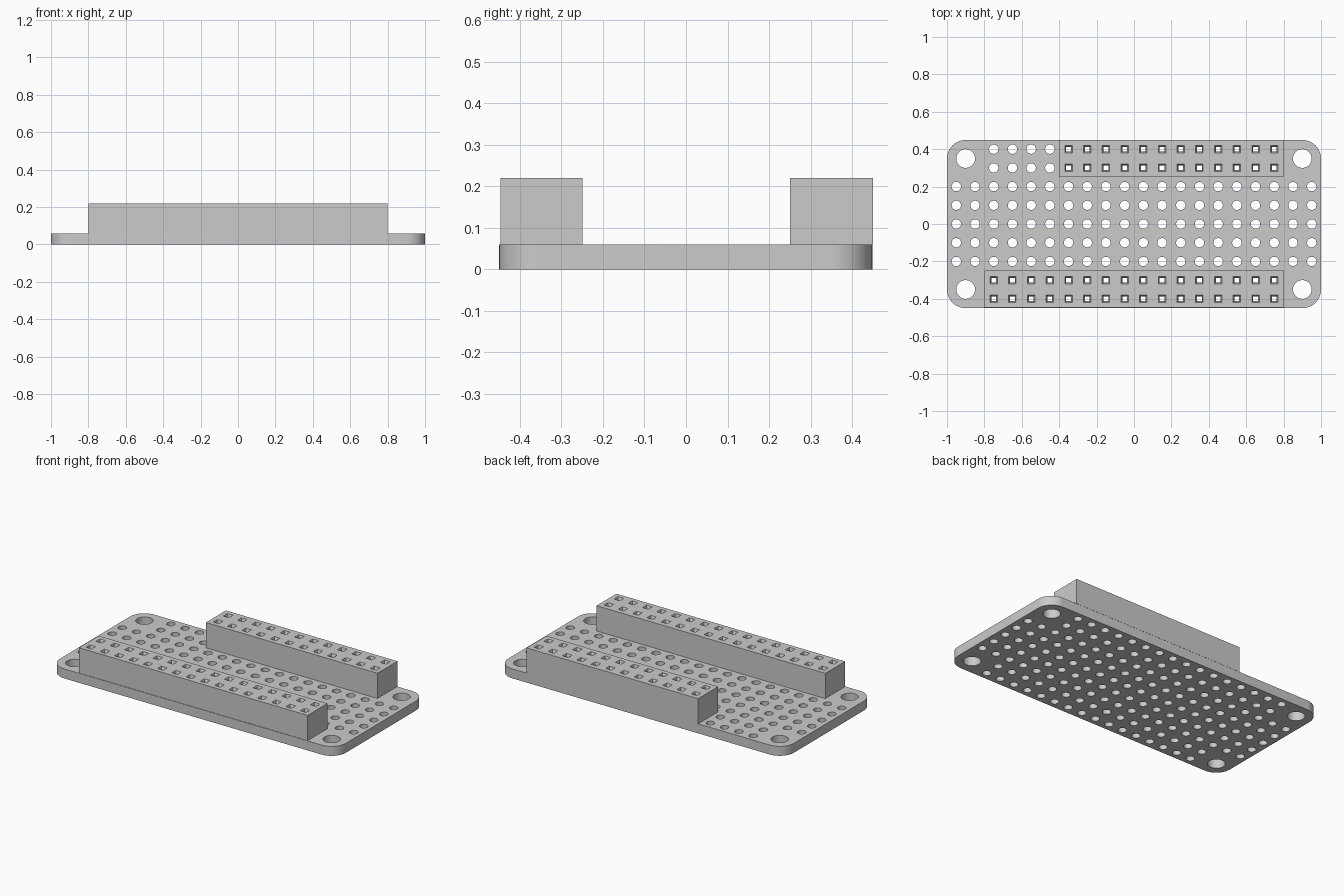
import bpy, bmesh, math
from mathutils import Matrix

cube = bpy.data.objects.get("Cube")
if cube:
    bpy.data.objects.remove(cube, do_unlink=True)

BOARD_TOP, HEADER_TOP, PITCH = 0.06, 0.22, 0.1

grey = bpy.data.materials.new("plain grey")
grey.use_nodes = True
colour = (0.6, 0.6, 0.6, 1)
grey.diffuse_color = colour
grey.node_tree.nodes["Principled BSDF"].inputs["Base Color"].default_value = colour


def make_object(name, bm):
    bmesh.ops.recalc_face_normals(bm, faces=bm.faces)
    mesh = bpy.data.meshes.new(name)
    bm.to_mesh(mesh)
    bm.free()
    mesh.materials.append(grey)
    obj = bpy.data.objects.new(name, mesh)
    bpy.context.collection.objects.link(obj)
    return obj


def add_box(bm, x0, x1, y0, y1, z0, z1):
    place = Matrix.Translation(((x0 + x1) / 2, (y0 + y1) / 2, (z0 + z1) / 2))
    size = Matrix.Diagonal((x1 - x0, y1 - y0, z1 - z0, 1))
    bmesh.ops.create_cube(bm, size=1, matrix=place @ size)


def add_plug(bm, x, y, sides, rings):
    """Closed cutter through a stack of (radius, z) rings."""
    turn = math.pi / sides
    loops = []
    for r, z in rings:
        loops.append([bm.verts.new((x + r * math.cos(turn + 2 * turn * i),
                                    y + r * math.sin(turn + 2 * turn * i), z))
                      for i in range(sides)])
    bm.faces.new(loops[0][::-1])
    bm.faces.new(loops[-1])
    for a, b in zip(loops, loops[1:]):
        for i in range(sides):
            j = (i + 1) % sides
            bm.faces.new((a[i], a[j], b[j], b[i]))


def cut(obj, cutter_bm):
    cutter = make_object("hole_cutter", cutter_bm)
    cutter.hide_render = True
    mod = obj.modifiers.new("holes", 'BOOLEAN')
    mod.operation = 'DIFFERENCE'
    mod.solver = 'EXACT'
    mod.object = cutter
    bpy.ops.object.select_all(action='DESELECT')
    bpy.context.view_layer.objects.active = obj
    obj.select_set(True)
    bpy.ops.object.modifier_apply(modifier=mod.name)
    bpy.data.objects.remove(cutter, do_unlink=True)
    bpy.ops.object.shade_smooth_by_angle(angle=math.radians(30))


# Board with rounded corners
bm = bmesh.new()
add_box(bm, -1, 1, -0.45, 0.449, 0, BOARD_TOP)
uprights = [e for e in bm.edges if abs(e.verts[0].co.z - e.verts[1].co.z) > 0.01]
bmesh.ops.bevel(bm, geom=uprights, offset=0.1, segments=12, profile=0.5, affect='EDGES')
board = make_object("circuit_board", bm)

# Pin holes on a regular grid, left out around the four mounting holes
holes = bmesh.new()
for col in range(20):
    for row in range(-4, 5):
        x, y = (col - 9.5) * PITCH, row * PITCH
        if abs(x) < 0.8 or abs(row) <= 2:
            add_plug(holes, x, y, 24, [(0.025, -0.05), (0.025, 0.1)])
for x in (-0.9, 0.9):
    for y in (-0.35, 0.35):
        add_plug(holes, x, y, 40, [(0.05, -0.05), (0.05, 0.1)])
cut(board, holes)


# Socket headers: two rows of square sockets with funnelled mouths
def make_header(name, pins, y0, y1, row_y):
    end = 0.8
    start = end - pins * PITCH
    bm = bmesh.new()
    add_box(bm, start, end, y0, y1, BOARD_TOP, HEADER_TOP)
    header = make_object(name, bm)
    diag = math.sqrt(2)
    inner, mouth, depth, over = 0.0125 * diag, 0.02 * diag, 0.02, 0.01
    flare = mouth + (mouth - inner) * over / depth
    sockets = bmesh.new()
    for i in range(pins):
        for y in row_y:
            add_plug(sockets, start + (i + 0.5) * PITCH, y, 4,
                     [(inner, BOARD_TOP - over), (inner, HEADER_TOP - depth),
                      (flare, HEADER_TOP + over)])
    cut(header, sockets)


make_header("front_socket_header", 16, -0.447, -0.249, (-0.4, -0.3))
make_header("back_socket_header", 12, 0.251, 0.45, (0.3, 0.4))
